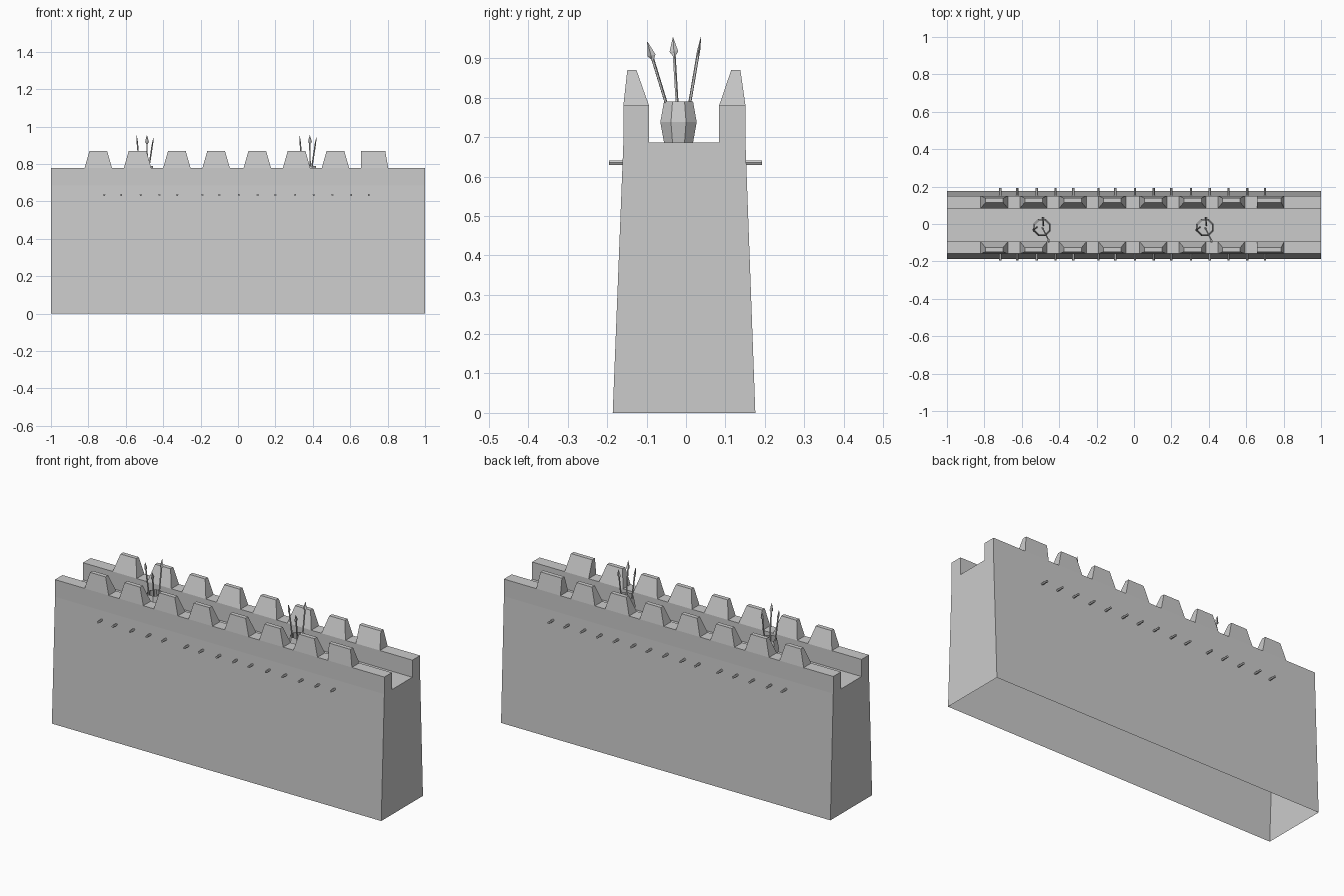
import bpy, bmesh
from math import pi, cos, sin
from mathutils import Vector, Matrix

if "Cube" in bpy.data.objects:
    bpy.data.objects.remove(bpy.data.objects["Cube"])


def make_object(name, bm):
    bmesh.ops.recalc_face_normals(bm, faces=bm.faces)
    mesh = bpy.data.meshes.new(name)
    bm.to_mesh(mesh)
    bm.free()
    ob = bpy.data.objects.new(name, mesh)
    bpy.context.collection.objects.link(ob)
    return ob


def loft(bm, rings, cap_start=True, cap_end=True):
    """Skin a list of equal-length closed rings of points."""
    loops = [[bm.verts.new(p) for p in ring] for ring in rings]
    n = len(loops[0])
    for a, b in zip(loops, loops[1:]):
        for i in range(n):
            j = (i + 1) % n
            bm.faces.new((a[i], a[j], b[j], b[i]))
    if cap_start:
        bm.faces.new(loops[0][::-1])
    if cap_end:
        bm.faces.new(loops[-1])
    return loops


def rod(bm, p, q, radius, sides=6):
    p, q = Vector(p), Vector(q)
    turn = (q - p).to_track_quat('Z', 'Y')
    ring = [turn @ Vector((radius * cos(2 * pi * i / sides), radius * sin(2 * pi * i / sides), 0))
            for i in range(sides)]
    loft(bm, [[p + r for r in ring], [q + r for r in ring]])


# Wall body: battered section with a sunken walkway, open underneath
section = [(-0.186, 0), (-0.159, 0.686), (-0.159, 0.78), (-0.094, 0.78), (-0.094, 0.686),
           (0.084, 0.686), (0.084, 0.78), (0.151, 0.78), (0.151, 0.686), (0.176, 0)]
bm = bmesh.new()
ends = loft(bm, [[(x, y, z) for y, z in section] for x in (-1, 1)])
bm.faces.remove(bm.faces.get((ends[0][-1], ends[0][0], ends[1][0], ends[1][-1])))
make_object("wall_body", bm)

# Merlons: tapered blocks on both parapets; the last has one upright side
starts = [-0.82, -0.61, -0.40, -0.19, 0.03, 0.24, 0.448, 0.657]
rows = {"front_merlons": (-0.159, -0.094, -0.149, -0.126),
        "back_merlons": (0.084, 0.151, 0.115, 0.138)}
for name, (y0, y1, t0, t1) in rows.items():
    bm = bmesh.new()
    for i, x in enumerate(starts):
        x1 = x + 0.146
        a, b = (x, x1 - 0.016) if i == 7 else (x + 0.026, x1 - 0.026)
        loft(bm, [[(x, y0, 0.78), (x1, y0, 0.78), (x1, y1, 0.78), (x, y1, 0.78)],
                  [(a, t0, 0.871), (b, t0, 0.871), (b, t1, 0.871), (a, t1, 0.871)]])
    make_object(name, bm)

# Beam ends sticking out below the walkway on both faces
peg_x = [-0.715, -0.625, -0.52, -0.42, -0.325, -0.19, -0.10, 0.005,
         0.105, 0.20, 0.305, 0.405, 0.505, 0.605, 0.70]
for name, y0, y1 in (("front_pegs", -0.195, -0.155), ("back_pegs", 0.147, 0.193)):
    bm = bmesh.new()
    for x in peg_x:
        rod(bm, (x, y0, 0.635), (x, y1, 0.635), 0.0062)
    make_object(name, bm)

# Barrels holding spears on the walkway
spears = [  # foot offset, tip offset, tip height, blade facing angle
    ((0.002, -0.002), (0.040, -0.079), 0.942, pi * 0.4),
    ((-0.026, 0.002), (-0.050, -0.014), 0.953, pi / 2),
    ((0.008, 0.012), (0.005, 0.057), 0.954, 0)]
for side, cx in (("left", -0.492), ("right", 0.379)):
    cy = -0.019
    bm = bmesh.new()
    loft(bm, [[(cx + r * cos(pi * (i + 0.5) / 4), cy + r * sin(pi * (i + 0.5) / 4), z)
               for i in range(8)]
              for r, z in ((0.040, 0.687), (0.050, 0.738), (0.040, 0.79))], cap_end=False)
    make_object(side + "_barrel", bm)

    bm = bmesh.new()
    for foot, tip, height, angle in spears:
        p = Vector((cx + foot[0], cy + foot[1], 0.69))
        q = Vector((cx + tip[0], cy + tip[1], height))
        d = (q - p).normalized()
        rod(bm, p, q - d * 0.04, 0.004, 5)
        # Flat leaf-shaped blade
        wide = Vector((cos(angle), sin(angle), 0))
        wide = (wide - d * wide.dot(d)).normalized()
        thin = d.cross(wide)
        rings = []
        for back, w, t in ((0.048, 0.003, 0.003), (0.036, 0.011, 0.004), (0, 0.0006, 0.0006)):
            c = q - d * back
            rings.append([c + wide * w, c + thin * t, c - wide * w, c - thin * t])
        loft(bm, rings)
    make_object(side + "_spears", bm)
